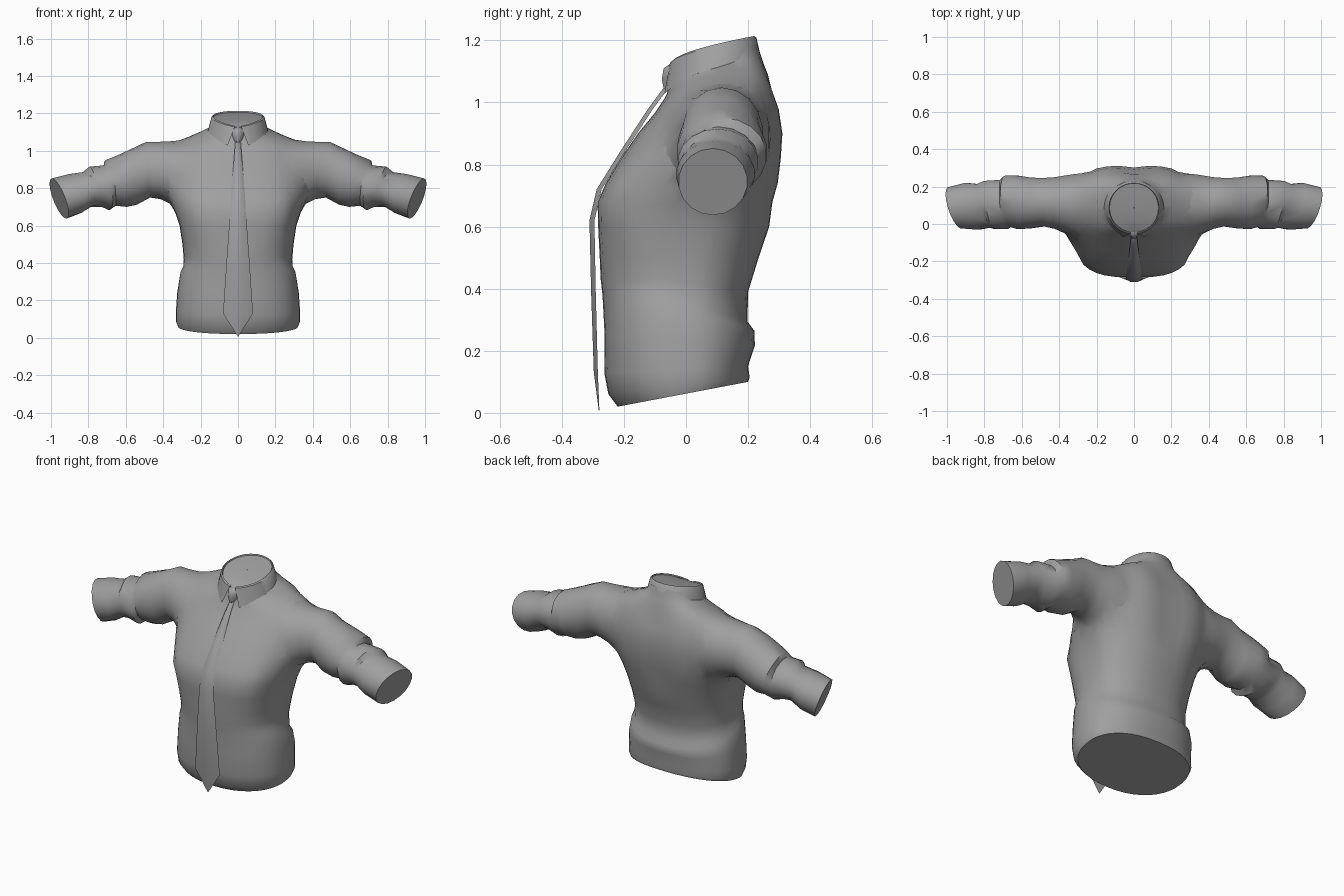
import bpy, bmesh, math

if "Cube" in bpy.data.objects:
    bpy.data.objects.remove(bpy.data.objects["Cube"])

cloth = bpy.data.materials.new("grey cloth")
cloth.diffuse_color = (0.35, 0.35, 0.35, 1)
cloth.use_nodes = True
cloth.node_tree.nodes["Principled BSDF"].inputs["Base Color"].default_value = cloth.diffuse_color


def smooth(ob, angle):
    bpy.ops.object.select_all(action='DESELECT')
    ob.select_set(True)
    bpy.context.view_layer.objects.active = ob
    bpy.ops.object.shade_smooth_by_angle(angle=math.radians(angle))


def loft(name, rings, caps=True, closed=True, angle=40):
    """Skin a list of point rings into one object."""
    bm = bmesh.new()
    rows = [[bm.verts.new(p) for p in r] for r in rings]
    n = len(rows[0])
    for a, b in zip(rows, rows[1:]):
        for i in range(n if closed else n - 1):
            j = (i + 1) % n
            bm.faces.new((a[i], a[j], b[j], b[i]))
    if caps:
        bm.faces.new(rows[0])
        bm.faces.new(rows[-1])
    bmesh.ops.recalc_face_normals(bm, faces=bm.faces)
    me = bpy.data.meshes.new(name)
    bm.to_mesh(me)
    bm.free()
    ob = bpy.data.objects.new(name, me)
    bpy.context.collection.objects.link(ob)
    me.materials.append(cloth)
    smooth(ob, angle)
    return ob


def spow(v, e):
    return math.copysign(abs(v) ** e, v)


# Torso: height, half width, front y, back y, widest y, tilt, front squareness
TORSO = [
    (0.062, 0.322, -0.22, 0.20, 0.00, 0.19, 2.2),
    (0.09, 0.332, -0.25, 0.205, 0.00, 0.12, 2.3),
    (0.14, 0.332, -0.263, 0.20, 0.00, 0.05, 2.4),
    (0.24, 0.325, -0.262, 0.222, 0.00, -0.1, 2.4),
    (0.335, 0.310, -0.268, 0.220, 0.00, -0.32, 2.4),
    (0.362, 0.294, -0.27, 0.198, 0.00, -0.34, 2.5),
    (0.42, 0.290, -0.275, 0.200, 0.00, -0.15, 2.5),
    (0.50, 0.297, -0.278, 0.234, 0.01, 0, 2.7),
    (0.60, 0.312, -0.283, 0.268, 0.03, 0, 3.0),
    (0.68, 0.338, -0.285, 0.287, 0.05, 0, 3.1),
    (0.74, 0.368, -0.258, 0.303, 0.08, 0, 2.9),
    (0.82, 0.388, -0.21, 0.312, 0.10, 0, 2.6),
    (0.90, 0.395, -0.155, 0.317, 0.11, 0, 2.4),
    (0.97, 0.385, -0.10, 0.305, 0.12, 0.03, 2.3),
    (1.02, 0.355, -0.068, 0.283, 0.12, 0.08, 2.2),
    (1.05, 0.285, -0.056, 0.264, 0.12, 0.15, 2),
    (1.07, 0.205, -0.05, 0.25, 0.10, 0.22, 2),
    (1.09, 0.150, -0.045, 0.24, 0.09, 0.27, 2),
    (1.12, 0.135, -0.04, 0.23, 0.09, 0.3, 2),
]


def torso_ring(z, w, yf, yb, ym, tilt, sq):
    pts = []
    for k in range(40):
        a = math.tau * k / 40
        n = sq if math.cos(a) < 0 else 2.3
        s, c = spow(math.sin(a), 2 / n), spow(math.cos(a), 2 / n)
        x = w * s
        y = ym + c * ((ym - yf) if c < 0 else (yb - ym))
        if c > 0 and 0.6 < z < 1.03:      # shallow groove along the spine
            y -= 0.015 * math.exp(-(x / 0.07) ** 2)
        # the waist fold sags only around the back
        pts.append((x, y, z + tilt * (max(y, -0.08) if tilt < 0 else y)))
    return pts


shirt = loft("shirt_body", [torso_ring(*r) for r in TORSO])

# Sleeves: top x, top z, bottom x, bottom z, front y, back y
SLEEVE = [
    (0.14, 1.055, 0.20, 0.76, 0.02, 0.23),
    (0.30, 1.058, 0.30, 0.71, -0.08, 0.285),
    (0.37, 1.06, 0.36, 0.715, -0.06, 0.275),
    (0.43, 1.06, 0.41, 0.738, -0.033, 0.258),
    (0.49, 1.048, 0.47, 0.75, -0.015, 0.248),
    (0.56, 1.015, 0.54, 0.712, -0.025, 0.25),
    (0.64, 0.98, 0.60, 0.70, -0.03, 0.262),
    (0.705, 0.95, 0.65, 0.706, -0.018, 0.26),
    (0.715, 0.922, 0.685, 0.682, -0.028, 0.238),
    (0.80, 0.915, 0.735, 0.70, -0.028, 0.232),
    (0.82, 0.887, 0.785, 0.70, -0.022, 0.215),
    (0.90, 0.875, 0.84, 0.665, -0.032, 0.222),
    (0.995, 0.852, 0.918, 0.637, -0.025, 0.198),
]


def sleeve_ring(i, side):
    xt, zt, xb, zb, yf, yb = SLEEVE[i]
    pts = []
    for k in range(18):
        a = math.tau * k / 18
        t = (1 + math.cos(a)) / 2
        y = (yf + yb) / 2 + math.sin(a) * (yb - yf) / 2
        crease = 0.006 * math.sin(2 * a + 1.9 * i) if 4 < i < 12 else 0
        toe = 0.034 * math.sin(a) * min(1, max(0, i - 5) / 5)   # cuff turns forward
        pts.append((side * (xb + (xt - xb) * t + crease + toe), y, zb + (zt - zb) * t))
    return pts


# Join both sleeves to the body
for side in (-1, 1):
    sleeve = loft("sleeve", [sleeve_ring(i, side) for i in range(len(SLEEVE))])
    mod = shirt.modifiers.new("join", 'BOOLEAN')
    mod.operation, mod.solver, mod.object = 'UNION', 'EXACT', sleeve
    bpy.context.view_layer.objects.active = shirt
    bpy.ops.object.modifier_apply(modifier=mod.name)
    bpy.data.objects.remove(sleeve)

# Soften the shoulder and armpit seams
bm = bmesh.new()
bm.from_mesh(shirt.data)
bmesh.ops.remove_doubles(bm, verts=bm.verts, dist=0.012)
seam = [v for v in bm.verts if 0.22 < abs(v.co.x) < 0.45 and v.co.z > 0.62 and v.co.y > -0.2]
for _ in range(4):
    bmesh.ops.smooth_vert(bm, verts=seam, factor=0.5, use_axis_x=True, use_axis_y=True, use_axis_z=True)
bmesh.ops.recalc_face_normals(bm, faces=bm.faces)
bm.to_mesh(shirt.data)
bm.free()
smooth(shirt, 55)


def rim_z(y):
    """Height of the collar rim, dipping at the front."""
    return 1.13 + 0.084 * max(0, (y + 0.045) / 0.264) ** 0.6


# Folded collar, open at the front, with pointed tips
N = 36
inner, top, fold, lower = [], [], [], []
for k in range(N + 1):
    u = k / N
    a = math.tau * (0.02 + 0.96 * u)
    s, c = math.sin(a), -math.cos(a)
    near = min(u, 1 - u)
    y = 0.087 + 0.132 * c
    zt = rim_z(y)
    inner.append((0.128 * s, 0.087 + 0.125 * c, zt - 0.04))
    top.append((0.134 * s, y, zt))
    fold.append((0.142 * s, 0.087 + 0.14 * c, zt - 0.006))
    x = 0.165 * s + math.copysign(0.035 * max(0, 1 - near / 0.06), s)
    yl = 0.087 + 0.158 * c
    lower.append((x, yl, 1.065 + 0.27 * yl - 0.018 * max(0, 1 - near / 0.12)))
loft("collar", [inner, top, fold, lower], caps=False, closed=False)


# Neck fill just under the collar rim, following its dip
def fill_ring(r):
    pts = []
    for k in range(N):
        a = math.tau * k / N
        y = 0.087 - r * math.cos(a)
        pts.append((r * math.sin(a), y, rim_z(y) - 0.008))
    return pts


loft("neck_fill", [fill_ring(r) for r in (0.131, 0.1, 0.065, 0.03, 0.002)], caps=False)


def blade(w, y, z, d):
    """Flat-fronted cross-section with edges swept back."""
    return [(-w, y + d, z), (-w * 0.35, y, z), (w * 0.35, y, z), (w, y + d, z)]


# Tie blade: half width, front y, height, depth
TIE = [(0.014, -0.07, 1.05, 0.016), (0.02, -0.122, 0.98, 0.016), (0.03, -0.207, 0.85, 0.016),
       (0.040, -0.288, 0.72, 0.016), (0.046, -0.311, 0.62, 0.016), (0.062, -0.306, 0.40, 0.015),
       (0.080, -0.297, 0.13, 0.013), (0.002, -0.281, 0.008, 0.002)]
loft("tie_blade", [blade(*t) for t in TIE], angle=60)

# Tie knot
KNOT = [(0.026, -0.05, 1.125, 0.03), (0.034, -0.072, 1.11, 0.03),
        (0.028, -0.078, 1.075, 0.03), (0.017, -0.07, 1.035, 0.03)]
loft("tie_knot", [blade(*t) for t in KNOT], angle=60)
